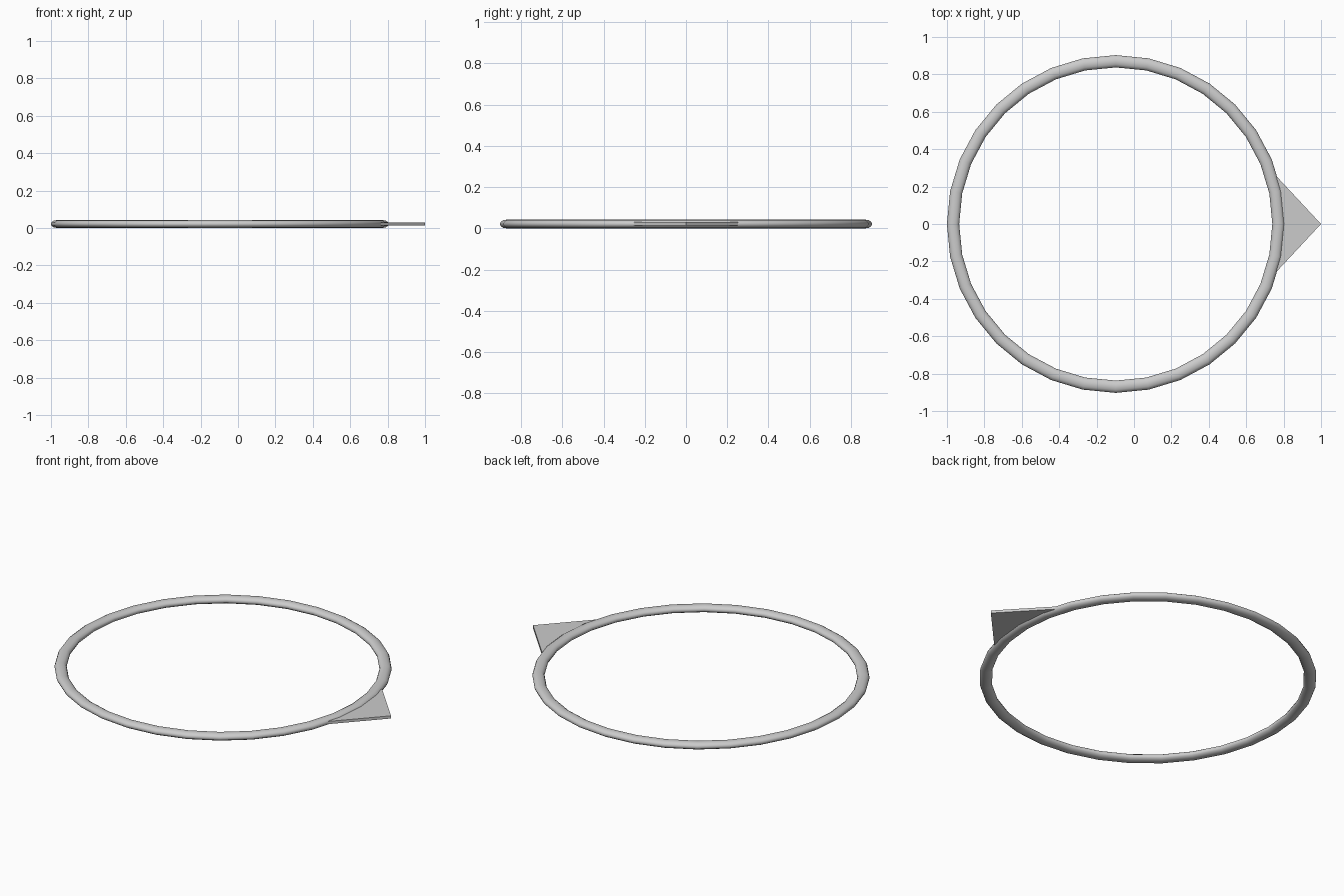
import bpy, bmesh, math

if "Cube" in bpy.data.objects:
    bpy.data.objects.remove(bpy.data.objects["Cube"])

CX, R_MID, HALF_W, HALF_H = -0.0975, 0.870, 0.0328, 0.021
SEGS, SIDES = 32, 12


def make_object(name, bm):
    bmesh.ops.recalc_face_normals(bm, faces=bm.faces)
    mesh = bpy.data.meshes.new(name)
    bm.to_mesh(mesh)
    bm.free()
    obj = bpy.data.objects.new(name, mesh)
    bpy.context.collection.objects.link(obj)
    return obj


# Ring: slightly flattened oval section swept around 32 segments
bm = bmesh.new()
loops = []
for i in range(SEGS):
    a = math.tau * i / SEGS
    loop = []
    for j in range(SIDES):
        b = math.tau * j / SIDES
        r = R_MID + HALF_W * math.cos(b)
        loop.append(bm.verts.new((CX + r * math.cos(a), r * math.sin(a),
                                  HALF_H + HALF_H * math.sin(b))))
    loops.append(loop)
for i in range(SEGS):
    p, q = loops[i], loops[(i + 1) % SEGS]
    for j in range(SIDES):
        k = (j + 1) % SIDES
        bm.faces.new((p[j], q[j], q[k], p[k]))
for f in bm.faces:
    f.smooth = True
make_object("ring", bm)

# Pointer: thin triangular plate with its base tucked into the ring
bm = bmesh.new()
tri = bm.faces.new([bm.verts.new((x, y, 0.014)) for x, y in
                    ((0.765, -0.252), (1.0, 0.0), (0.765, 0.252))])
top = bmesh.ops.extrude_face_region(bm, geom=[tri], use_keep_orig=True)
bmesh.ops.translate(bm, vec=(0, 0, 0.016),
                    verts=[g for g in top["geom"] if isinstance(g, bmesh.types.BMVert)])
make_object("direction_pointer", bm)
